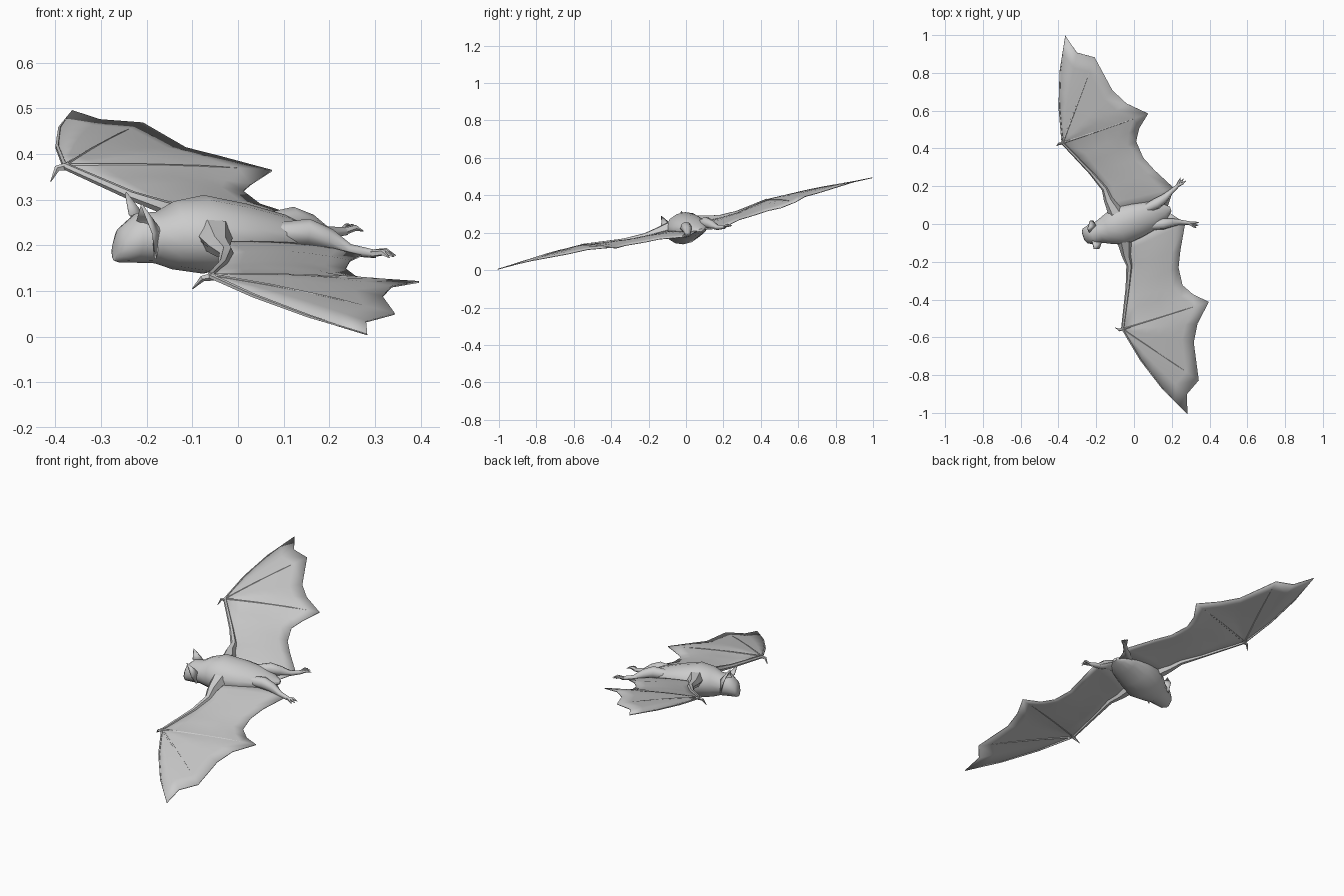
import bpy, bmesh, math
from mathutils import Vector, Matrix

if "Cube" in bpy.data.objects:
    bpy.data.objects.remove(bpy.data.objects["Cube"])

# Animal frame: x = towards tail, y = sideways, z = up; banked and yawed in flight
M = Matrix(((.952, -.305, .092, -.026),
            (.306, .925, -.208, 0),
            (-.025, .226, .974, .248),
            (0, 0, 0, 1)))


def make(name, bm, mirror=False, thick=0.0):
    bmesh.ops.recalc_face_normals(bm, faces=bm.faces)
    me = bpy.data.meshes.new(name)
    bm.to_mesh(me)
    bm.free()
    ob = bpy.data.objects.new(name, me)
    bpy.context.collection.objects.link(ob)
    ob.matrix_world = M
    if thick:
        s = ob.modifiers.new("thickness", 'SOLIDIFY')
        s.thickness, s.offset = thick, 0
    if mirror:
        m = ob.modifiers.new("mirror", 'MIRROR')
        m.use_axis = (False, True, False)
    bpy.ops.object.select_all(action='DESELECT')
    ob.select_set(True)
    bpy.context.view_layer.objects.active = ob
    bpy.ops.object.shade_smooth_by_angle(angle=math.radians(50))
    return ob


def skin_rings(bm, rings):
    vs = [[bm.verts.new(p) for p in r] for r in rings]
    n = len(vs[0])
    for a, b in zip(vs, vs[1:]):
        for i in range(n):
            j = (i + 1) % n
            bm.faces.new((a[i], a[j], b[j], b[i]))
    bm.faces.new(vs[0])
    bm.faces.new(vs[-1])


def tube(bm, pts, radii, sides=6, flat=1.0):
    pts = [Vector(p) for p in pts]
    rings = []
    for k, (p, r) in enumerate(zip(pts, radii)):
        d = (pts[min(k + 1, len(pts) - 1)] - pts[max(k - 1, 0)]).normalized()
        side = d.cross(Vector((0, 0, 1))).normalized()
        up = side.cross(d)
        rings.append([p + side * r * math.cos(t) + up * r * flat * math.sin(t)
                      for t in (2 * math.pi * i / sides for i in range(sides))])
    skin_rings(bm, rings)


# Body and head: x, centre z, half width, half height
sections = [(-.25, -.068, .022, .022), (-.24, -.055, .042, .038), (-.205, -.038, .057, .054),
            (-.16, -.036, .062, .056), (-.12, -.03, .08, .074), (-.05, -.026, .108, .085),
            (.05, -.022, .095, .064), (.14, -.022, .075, .042), (.2, -.028, .045, .022),
            (.235, -.03, .012, .008)]
bm = bmesh.new()
skin_rings(bm, [[(x, w * math.cos(t), z + h * math.sin(t))
                 for t in (math.tau * i / 14 for i in range(14))] for x, z, w, h in sections])
make("body", bm)

# Ears: cupped, pointed
bm = bmesh.new()
A, D, O, T, K = [bm.verts.new(p) for p in (
    (-.215, .026, .008), (-.175, .06, -.07), (-.192, .08, -.01), (-.218, .058, .05), (-.165, .045, -.01))]
for f in ((A, K, T), (K, O, T), (K, D, O)):
    bm.faces.new(f)
make("ears", bm, True, .005)

# Wing membrane: ribs from leading edge to scalloped trailing edge
wrist = (-.204, .532, 0)
# lead point, trail point, forward bow, upward billow
ribs = [(wrist, (-.015, 1.081, .001), -.024, 0),
        (wrist, (.015, .975, .006), -.008, .008),
        (wrist, (.097, .922, .013), 0, .006),
        (wrist, (.133, .72, .005), 0, .014),
        (wrist, (.183, .628, .008), 0, .012),
        (wrist, (.275, .538, 0), 0, .006),
        ((-.165, .43, -.01), (.207, .474, -.018), 0, .014),
        ((-.14, .38, -.015), (.17, .411, -.02), 0, .014),
        ((-.116, .33, -.02), (.179, .314, -.026), 0, .012),
        ((-.071, .219, -.02), (.216, .229, -.026), 0, .012),
        ((-.085, .14, -.02), (.285, .1, -.042), 0, .012),
        ((-.085, .05, -.02), (.225, .02, -.03), 0, 0)]
N = 6
bm = bmesh.new()
grid = []
for a, b, bow, lift in ribs:
    row = []
    for i in range(N + 1):
        t = i / N
        arch = math.sin(math.pi * t)
        row.append(bm.verts.new(Vector(a).lerp(Vector(b), t) + Vector((bow * arch, -bow * .4 * arch, lift * arch))))
    grid.append(row)
for r, s in zip(grid, grid[1:]):
    for i in range(N):
        bm.faces.new((r[i], r[i + 1], s[i + 1], s[i]))
bmesh.ops.remove_doubles(bm, verts=bm.verts, dist=.0005)
make("wing_membranes", bm, True, .004)

# Arms along the leading edge and thumb claws
bm = bmesh.new()
tube(bm, [(-.05, .08, -.01), (-.065, .16, -.015), (-.066, .22, -.018), (-.11, .33, -.018), wrist],
     [.04, .024, .016, .011, .008])
tube(bm, [(-.195, .53, 0), (-.222, .532, -.006), (-.238, .519, -.033)], [.01, .007, .001], 5)
make("arms_and_thumbs", bm, True)

# Finger bones
bm = bmesh.new()
for k in (0, 2, 5):
    a, b, bow, lift = ribs[k]
    tube(bm, [Vector(a).lerp(Vector(b), t) + Vector((bow, -bow * .4, lift)) * math.sin(math.pi * t)
              for t in (0, .33, .67, 1)], [.006, .005, .004, .001], 5)
make("fingers", bm, True)

# Legs with thigh bulges, feet and toes
bm = bmesh.new()
tube(bm, [(.1, .045, -.01), (.17, .058, -.002), (.215, .068, -.014), (.26, .085, -.034), (.315, .11, -.036)],
     [.024, .03, .024, .014, .009], 8)
for dx, dy in ((.052, .012), (.044, .028), (.03, .038)):
    tube(bm, [(.305, .106, -.036), (.305 + dx * .6, .106 + dy * .6, -.028), (.305 + dx, .106 + dy, -.036)],
         [.009, .007, .001], 5)
make("legs_and_feet", bm, True)
